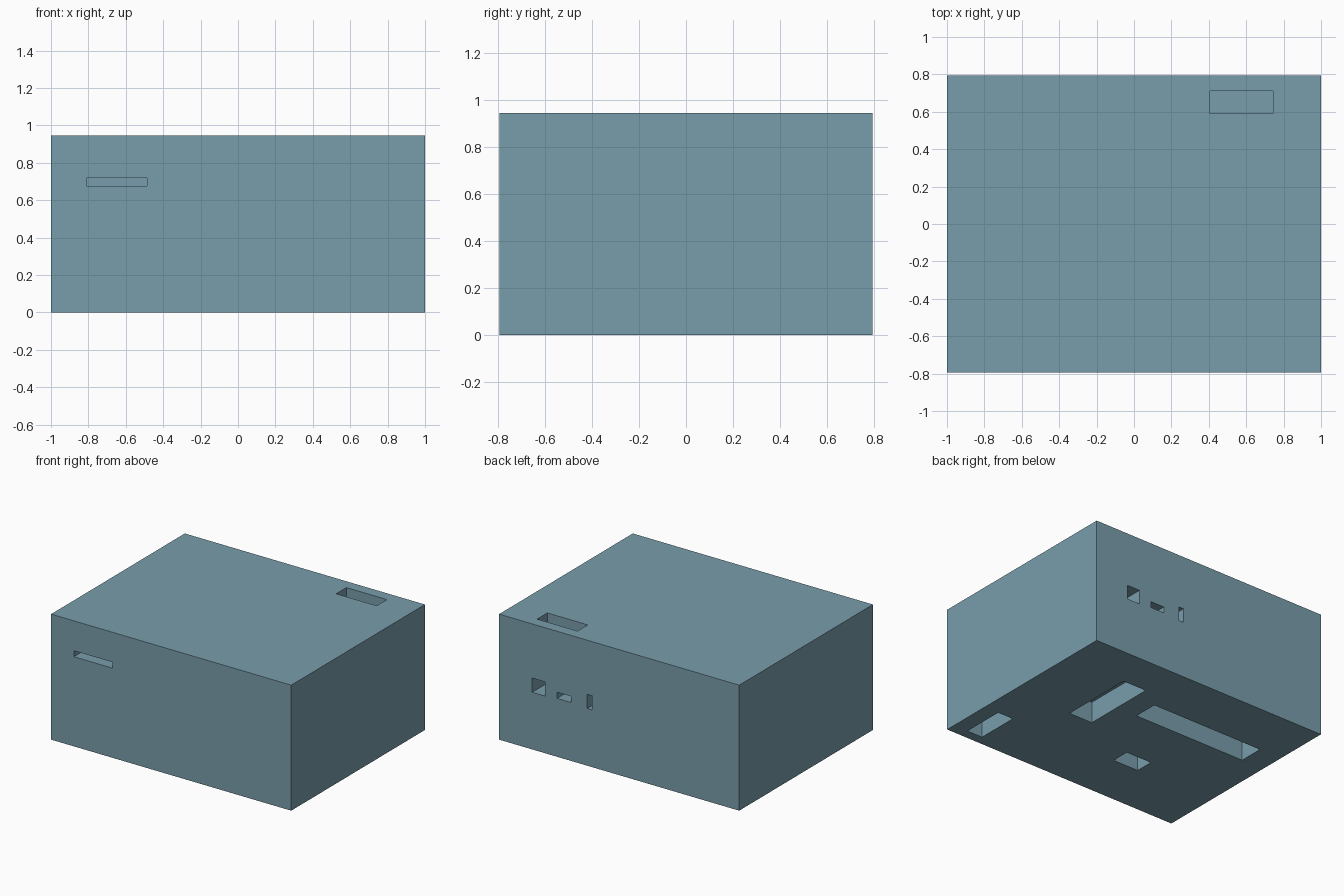
import bpy, bmesh
from mathutils import Matrix, Vector

if "Cube" in bpy.data.objects:
    bpy.data.objects.remove(bpy.data.objects["Cube"])

W, D, H = 1.0, 0.795, 0.945   # half width, half depth, height
DEEP, OUT = 0.16, 0.05        # pocket depth, cutter overshoot

mat = bpy.data.materials.new("dusty_blue")
mat.diffuse_color = (0.19, 0.34, 0.41, 1)
mat.use_nodes = True
mat.node_tree.nodes["Principled BSDF"].inputs["Base Color"].default_value = mat.diffuse_color


def add_box(bm, x, y, z):
    size = Vector((x[1] - x[0], y[1] - y[0], z[1] - z[0]))
    mid = Vector((sum(x), sum(y), sum(z))) / 2
    bmesh.ops.create_cube(bm, size=1, matrix=Matrix.Translation(mid) @ Matrix.Diagonal(size).to_4x4())


def make_object(name, boxes):
    bm = bmesh.new()
    for b in boxes:
        add_box(bm, *b)
    mesh = bpy.data.meshes.new(name)
    bm.to_mesh(mesh)
    bm.free()
    mesh.materials.append(mat)
    obj = bpy.data.objects.new(name, mesh)
    bpy.context.collection.objects.link(obj)
    return obj


body = make_object("case_body", [((-W, W), (-D, D), (0, H))])

pockets = [
    # front slot and top pocket
    ((-0.81, -0.487), (-D - OUT, -D + DEEP), (0.675, 0.72)),
    ((0.405, 0.742), (0.59, 0.712), (H - DEEP, H + OUT)),
]
# three back ports
for x, z in [((0.617, 0.725), (0.43, 0.537)),
             ((0.40, 0.517), (0.44, 0.486)),
             ((0.225, 0.267), (0.43, 0.537))]:
    pockets.append((x, (D - DEEP, D + OUT), z))
# four underside pockets
for x, y in [((0.75, 0.88), (-0.722, -0.395)),
             ((0.303, 0.50), (-0.088, 0.485)),
             ((-0.814, 0.128), (0.18, 0.369)),
             ((-0.357, -0.143), (-0.387, -0.247))]:
    pockets.append((x, y, (-OUT, DEEP)))

# cut the pockets into the body
cutter = make_object("pocket_cutter", pockets)
cutter.hide_render = True
cut = body.modifiers.new("pockets", 'BOOLEAN')
cut.operation = 'DIFFERENCE'
cut.solver = 'EXACT'
cut.object = cutter
bpy.context.view_layer.objects.active = body
body.select_set(True)
bpy.ops.object.modifier_apply(modifier=cut.name)
bpy.data.objects.remove(cutter)
